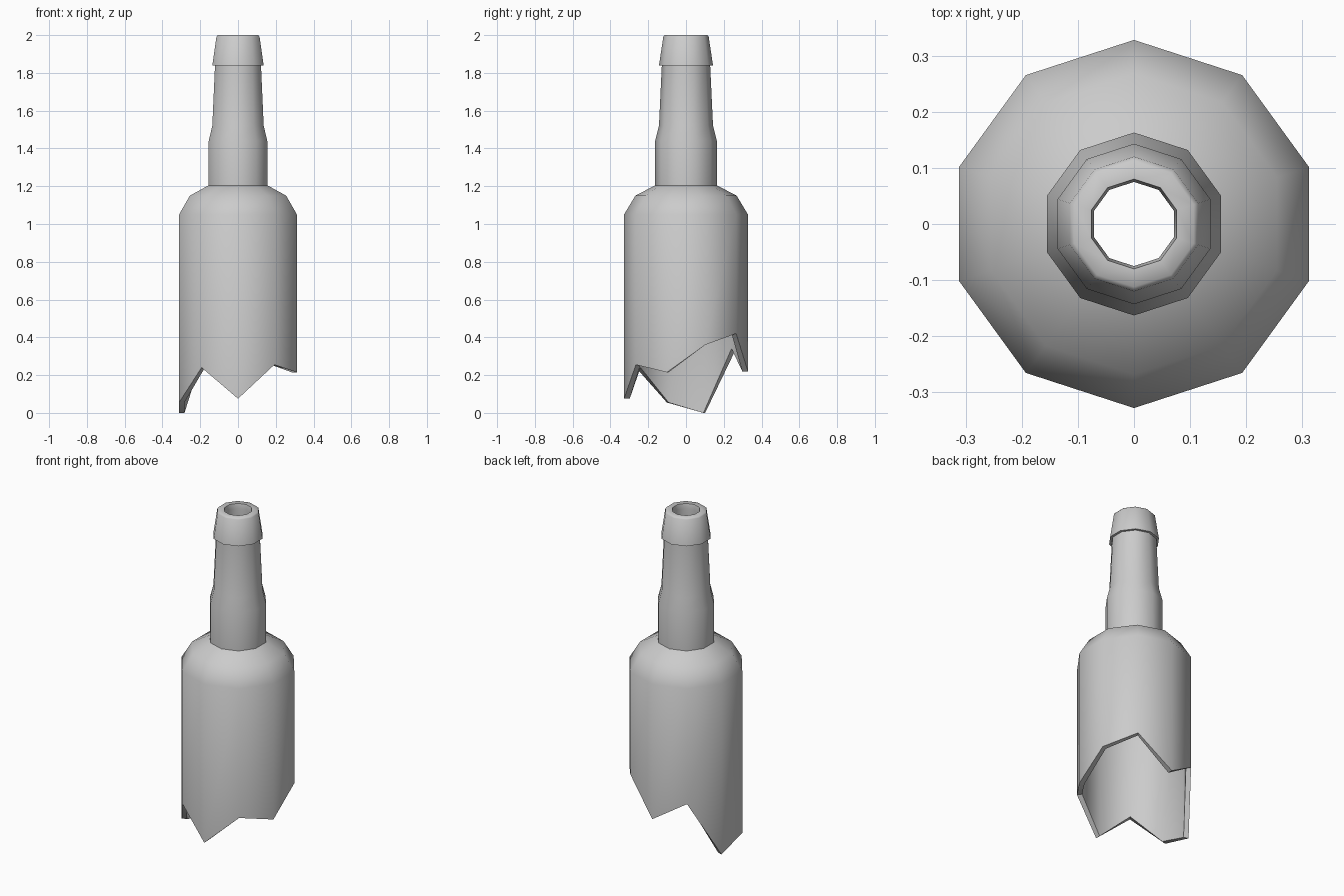
import bpy, bmesh
from math import sin, cos, radians

if "Cube" in bpy.data.objects:
    bpy.data.objects.remove(bpy.data.objects["Cube"])

SIDES = 10
# Jagged heights of the broken rim, counter-clockwise from the back corner (+y)
RIM = [0.22, 0.34, 0.0, 0.055, 0.075, 0.075, 0.255, 0.215, 0.36, 0.42]
RIM[4] = 0.24

# Closed wall profile (radius, height); None = follows the broken rim
PROFILE = [
    (0.328, None), (0.328, 1.05), (0.268, 1.15), (0.163, 1.205),      # body, shoulder
    (0.163, 1.44), (0.143, 1.52), (0.128, 1.84),                      # neck
    (0.143, 1.84), (0.120, 1.992), (0.112, 2.0), (0.080, 2.0),        # lip
    (0.075, 1.97), (0.098, 1.83), (0.113, 1.51), (0.133, 1.43),       # inside of neck
    (0.135, 1.185), (0.248, 1.127), (0.298, 1.04), (0.298, None),     # inside of body
]

# Bottle wall: sweep the profile around z
bm = bmesh.new()
rings = []
for r, z in PROFILE:
    ring = []
    for i in range(SIDES):
        a = radians(90 + 360 * i / SIDES)
        ring.append(bm.verts.new((r * cos(a), r * sin(a), RIM[i] if z is None else z)))
    rings.append(ring)
for k, ring in enumerate(rings):
    nxt = rings[(k + 1) % len(rings)]
    for i in range(SIDES):
        j = (i + 1) % SIDES
        bm.faces.new((ring[i], ring[j], nxt[j], nxt[i]))
bmesh.ops.recalc_face_normals(bm, faces=bm.faces)

mesh = bpy.data.meshes.new("broken_bottle")
bm.to_mesh(mesh)
bm.free()
bottle = bpy.data.objects.new("broken_bottle", mesh)
bpy.context.collection.objects.link(bottle)

# Smooth facets, keep the rim and lip edges crisp
bpy.context.view_layer.objects.active = bottle
bottle.select_set(True)
bpy.ops.object.shade_smooth_by_angle(angle=radians(50))
